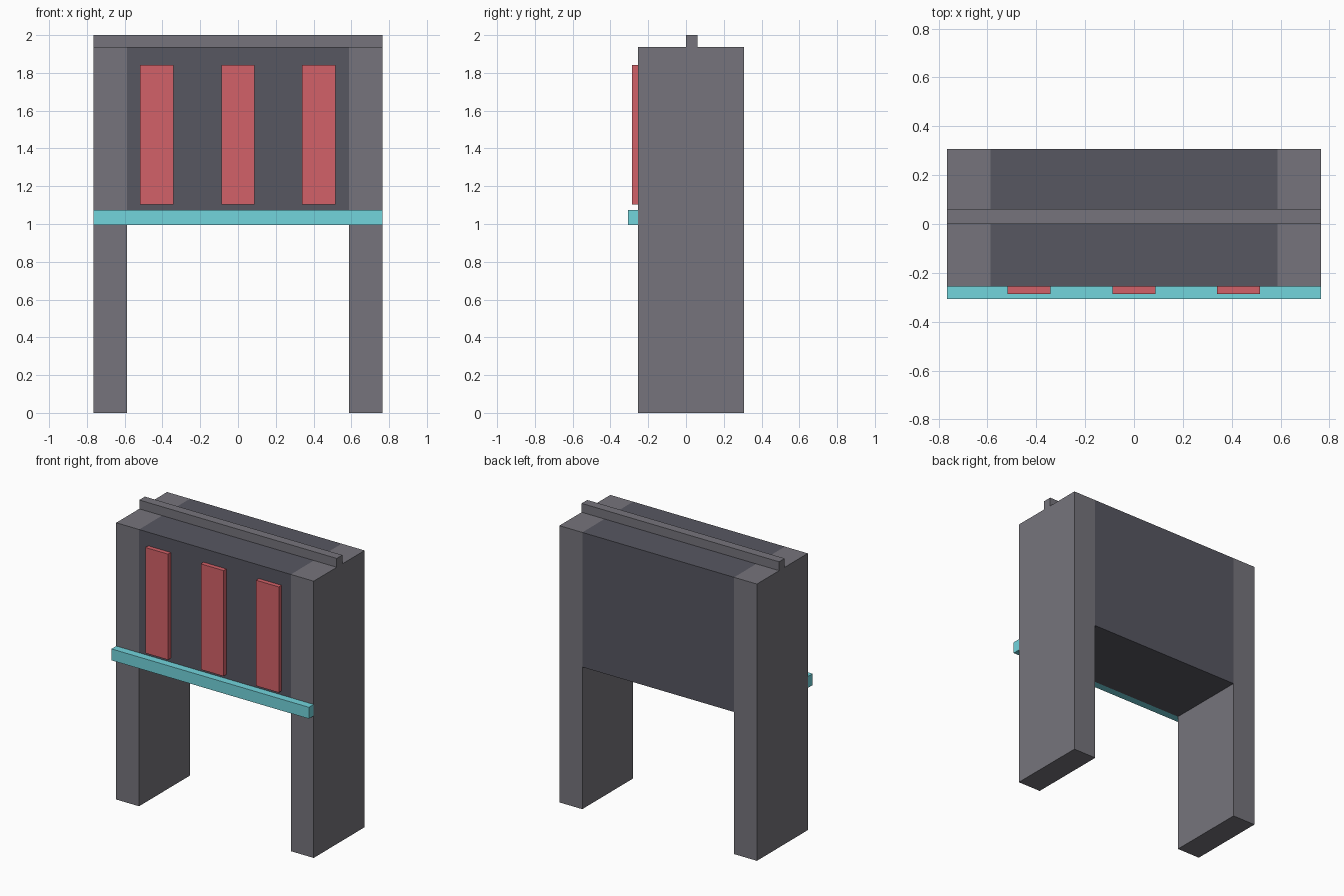
import bpy

if "Cube" in bpy.data.objects:
    bpy.data.objects.remove(bpy.data.objects["Cube"])


def material(name, color):
    mat = bpy.data.materials.new(name)
    mat.diffuse_color = (*color, 1.0)
    mat.use_nodes = True
    mat.node_tree.nodes["Principled BSDF"].inputs["Base Color"].default_value = mat.diffuse_color
    return mat


def box(name, x, y, z, mat):
    """Box spanning the given (min, max) range on each axis."""
    spans = (x, y, z)
    bpy.ops.mesh.primitive_cube_add(size=1, location=[(a + b) / 2 for a, b in spans])
    obj = bpy.context.object
    obj.name = name
    obj.scale = [b - a for a, b in spans]
    bpy.ops.object.transform_apply(location=False, rotation=False, scale=True)
    obj.data.materials.append(mat)
    return obj


stone = material("stone_grey", (0.18, 0.175, 0.20))
dark = material("dark_grey", (0.095, 0.095, 0.12))
red = material("red", (0.65, 0.12, 0.14))
cyan = material("cyan", (0.17, 0.66, 0.72))

HALF, INNER = 0.765, 0.588       # outer and inner x of the pillars
FRONT, BACK = -0.255, 0.308      # depth of pillars and body
BODY_BOTTOM, BODY_TOP = 0.995, 1.938

# Side pillars
box("left_pillar", (-HALF, -INNER), (FRONT, BACK), (0, BODY_TOP), stone)
box("right_pillar", (INNER, HALF), (FRONT, BACK), (0, BODY_TOP), stone)

# Body spanning between the pillars
box("upper_body", (-INNER, INNER), (FRONT, BACK), (BODY_BOTTOM, BODY_TOP), dark)

# Narrow rail along the top
box("top_rail", (-HALF, HALF), (0, 0.062), (BODY_TOP, 2.0), stone)

# Front ledge at the bottom of the body
box("front_ledge", (-HALF, HALF), (-0.308, FRONT), (BODY_BOTTOM, 1.075), cyan)

# Three upright front panels
for side, cx in (("left", -0.43), ("middle", 0.0), ("right", 0.428)):
    box(f"{side}_panel", (cx - 0.088, cx + 0.088), (-0.286, FRONT), (1.103, 1.843), red)
